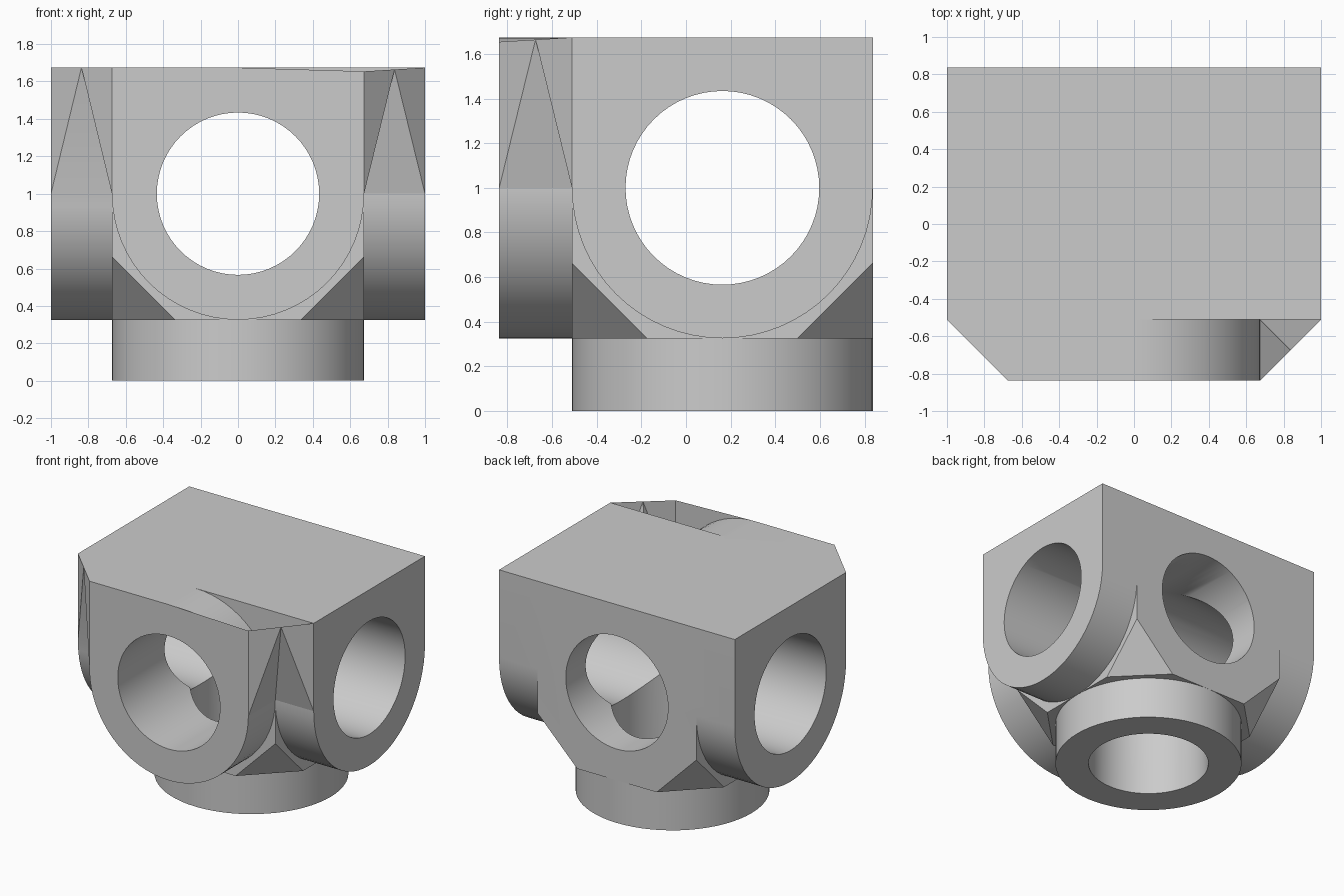
import bpy, bmesh
from math import pi, sin, cos, radians
from mathutils import Vector

cube = bpy.data.objects.get("Cube")
if cube:
    bpy.data.objects.remove(cube, do_unlink=True)

H = 0.674          # half width of the hub and outer radius of the pipes
BORE = 0.434       # bore radius
CY, CZ = 0.163, 1.0
FRONT, TOP, BACK = CY - 1, CZ + H, CY + H
WALL = CY - H      # front wall of the hub

grey = bpy.data.materials.new("plain grey")
grey.use_nodes = True
grey.diffuse_color = (0.6, 0.6, 0.6, 1)
grey.node_tree.nodes["Principled BSDF"].inputs["Base Color"].default_value = (0.6, 0.6, 0.6, 1)


def make(name, verts, faces, solid=True):
    mesh = bpy.data.meshes.new(name)
    mesh.from_pydata(verts, [], faces)
    if solid:
        bm = bmesh.new()
        bm.from_mesh(mesh)
        bmesh.ops.recalc_face_normals(bm, faces=bm.faces)
        bm.to_mesh(mesh)
        bm.free()
    obj = bpy.data.objects.new(name, mesh)
    bpy.context.collection.objects.link(obj)
    mesh.materials.append(grey)
    return obj


def prism(name, profile, place, start, end):
    """Extrude a 2D profile; place(u, v, depth) gives the 3D point."""
    n = len(profile)
    verts = [place(u, v, d) for d in (start, end) for u, v in profile]
    faces = [range(n), range(n, 2 * n)]
    faces += [(i, (i + 1) % n, n + (i + 1) % n, n + i) for i in range(n)]
    return make(name, verts, [tuple(f) for f in faces])


def arc(radius, start, end, steps):
    return [(radius * cos(start + (end - start) * i / steps),
             radius * sin(start + (end - start) * i / steps)) for i in range(steps + 1)]


def along_x(u, v, d):
    return (d, CY + u, CZ + v)


def along_y(u, v, d):
    return (u, d, CZ + v)


def along_z(u, v, d):
    return (u, CY + v, d)


def combine(target, other, operation):
    mod = target.modifiers.new(operation, "BOOLEAN")
    mod.operation, mod.solver, mod.object = operation, "EXACT", other
    bpy.context.view_layer.objects.active = target
    bpy.ops.object.modifier_apply(modifier=mod.name)
    bpy.data.objects.remove(other, do_unlink=True)


def web_points(side, m_top, b_top):
    """Corner web between the front pipe and a side pipe."""
    mid = (1 + H) / 2
    return [(side, WALL, CZ), (side * H, FRONT, CZ), (side * H, WALL, CZ),
            (side * mid, CY - mid, m_top), (side, WALL, TOP),
            (side * H, FRONT, b_top), (side * H, WALL, TOP)]


WEB_FACES = [(0, 4, 3), (3, 5, 1), (0, 3, 2), (3, 1, 2)]
CIRCLE = arc(1, 0, 2 * pi, 64)[:-1]
HALF = arc(H, pi, 2 * pi, 32)

# Hub block with its four lower corners cut off
square = [(-H, -H), (H, -H), (H, H), (-H, H)]
hub = prism("pipe_hub", square, along_z, CZ - H, TOP)
bm = bmesh.new()
bm.from_mesh(hub.data)
for sx in (-1, 1):
    for sy in (-1, 1):
        geom = bm.verts[:] + bm.edges[:] + bm.faces[:]
        cut = bmesh.ops.bisect_plane(bm, geom=geom, clear_outer=True,
                                     plane_co=(sx * H, CY + sy * H, CZ - H / 2),
                                     plane_no=Vector((sx, sy, -1)))
        rim = [e for e in cut["geom_cut"] if isinstance(e, bmesh.types.BMEdge)]
        bmesh.ops.contextual_create(bm, geom=rim)
bmesh.ops.recalc_face_normals(bm, faces=bm.faces)
bm.to_mesh(hub.data)
bm.free()

# Side pipes with squared tops, front pipe squared on one half, round base pipe
side_profile = HALF + [(H, H), (-H, H)]
front_profile = HALF + arc(H, 0, pi / 2, 16)[1:] + [(-H, H)]
ring = [(u * H, v * H) for u, v in CIRCLE]
combine(hub, prism("side_pipes", side_profile, along_x, -1, 1), "UNION")
combine(hub, prism("front_pipe", front_profile, along_y, FRONT, CY), "UNION")
combine(hub, prism("base_pipe", ring, along_z, 0, CZ - H / 4), "UNION")

# Closed corner web on the right
web = make("right_web", web_points(-1, TOP, TOP),
           WEB_FACES + [(4, 3, 5, 6), (0, 2, 6, 4), (1, 5, 6, 2)])
combine(hub, web, "UNION")

# Bores: through sideways and front to back, and up from the base
bore = [(u * BORE, v * BORE) for u, v in CIRCLE]
combine(hub, prism("side_bore", bore, along_x, -1.2, 1.2), "DIFFERENCE")
combine(hub, prism("front_bore", bore, along_y, -1.2, 1.2), "DIFFERENCE")
combine(hub, prism("base_bore", bore, along_z, -0.2, CZ), "DIFFERENCE")

# Open corner on the left: thin web sheet and the front plate over the round pipe
low = TOP - 0.02
make("left_web", web_points(1, TOP - 0.01, low), WEB_FACES, solid=False)
plate = [(u, FRONT, CZ + v) for u, v in arc(H, pi / 2, 0, 16)] + [(H, FRONT, low)]
last = len(plate) - 1
make("front_plate", plate, [(i, last, i + 1) for i in range(last - 1)], solid=False)

# Smooth the round walls and keep the edges sharp
bpy.ops.object.select_all(action="DESELECT")
hub.select_set(True)
bpy.context.view_layer.objects.active = hub
bpy.ops.object.shade_smooth_by_angle(angle=radians(30))
